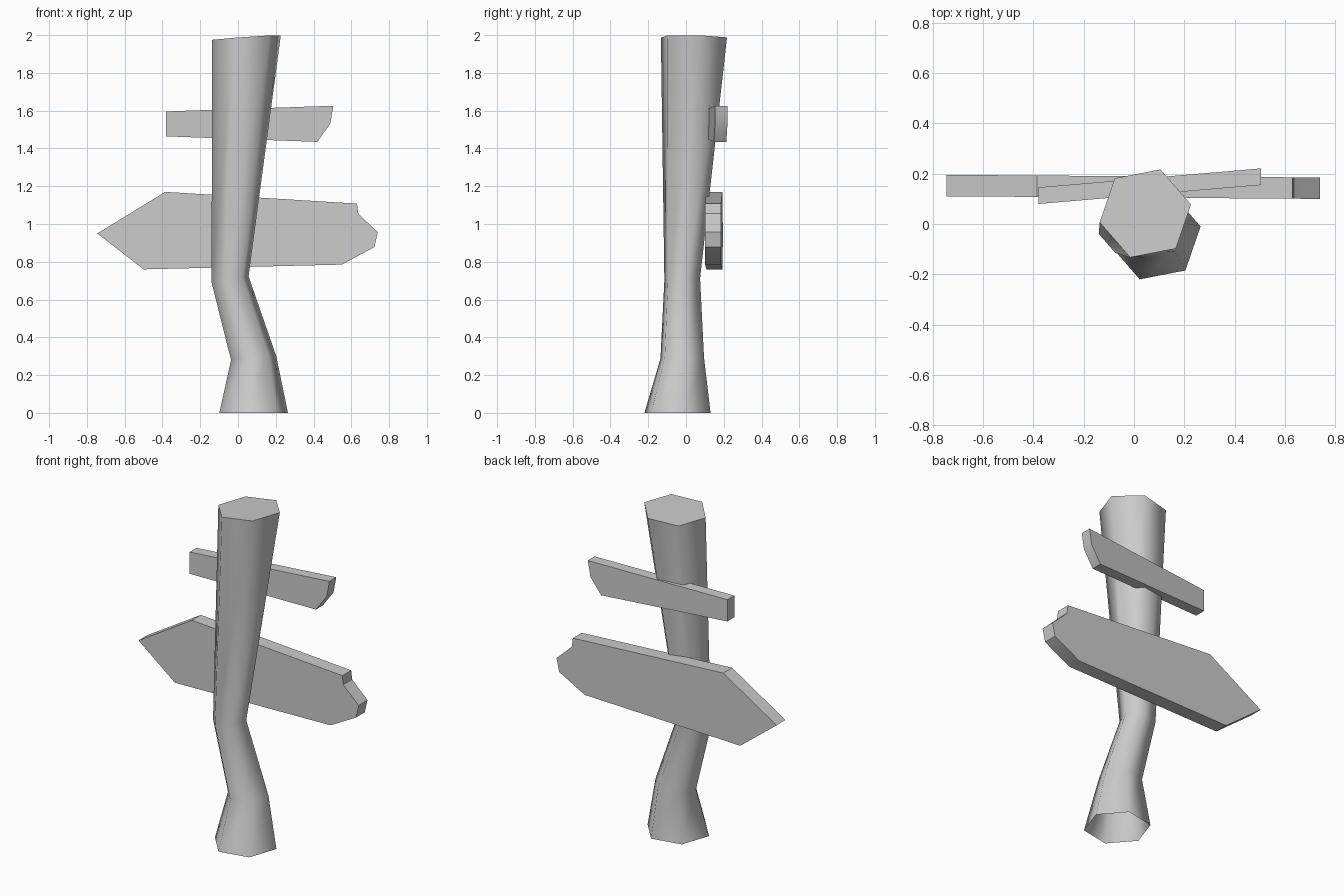
import bpy, bmesh, math
from mathutils import Vector

cube = bpy.data.objects.get("Cube")
if cube:
    bpy.data.objects.remove(cube, do_unlink=True)

# One plain grey for everything
grey = bpy.data.materials.new("plain grey")
grey.use_nodes = True
grey.diffuse_color = (0.6, 0.6, 0.6, 1)
grey.node_tree.nodes["Principled BSDF"].inputs["Base Color"].default_value = (0.6, 0.6, 0.6, 1)


def finish(name, bm, angle):
    bmesh.ops.recalc_face_normals(bm, faces=bm.faces)
    mesh = bpy.data.meshes.new(name)
    bm.to_mesh(mesh)
    bm.free()
    mesh.materials.append(grey)
    obj = bpy.data.objects.new(name, mesh)
    bpy.context.collection.objects.link(obj)
    bpy.ops.object.select_all(action='DESELECT')
    obj.select_set(True)
    bpy.context.view_layer.objects.active = obj
    bpy.ops.object.shade_smooth_by_angle(angle=math.radians(angle))
    return obj


def post(name, rings, sides=6, turn=11):
    """Loft tilted polygon rings, capped at the top and open at the bottom."""
    bm = bmesh.new()
    loops = []
    for x, y, z, radius, slope_x, slope_y in rings:
        loop = []
        for i in range(sides):
            a = math.radians(turn) + math.tau * i / sides
            dx, dy = radius * math.cos(a), radius * math.sin(a)
            loop.append(bm.verts.new((x + dx, y + dy, z + slope_x * dx + slope_y * dy)))
        loops.append(loop)
    for low, high in zip(loops, loops[1:]):
        for i in range(sides):
            j = (i + 1) % sides
            bm.faces.new((low[i], low[j], high[j], high[i]))
    bm.faces.new(loops[-1])
    return finish(name, bm, 70)


def board(name, outline, y, slope, thickness):
    """Extrude a front outline (x, z) into a plank that is skewed slightly in y."""
    bm = bmesh.new()
    face = bm.faces.new([bm.verts.new((x, y + slope * x, z)) for x, z in outline])
    made = bmesh.ops.extrude_face_region(bm, geom=[face])["geom"]
    verts = [v for v in made if isinstance(v, bmesh.types.BMVert)]
    bmesh.ops.translate(bm, verts=verts, vec=Vector((0, thickness, 0)))
    return finish(name, bm, 32)


# Crooked post: centre x, y, z, radius, tilt in x and y
post("post", [
    (0.083, -0.045, 0.0, 0.185, 0, 0),
    (0.083, -0.02, 0.29, 0.122, 0.08, 0),
    (-0.042, -0.02, 0.707, 0.1, 0.16, 0),
    (0.045, 0.042, 1.987, 0.185, 0.07, -0.02),
])

# Large arrow board with a chipped end
board("large_arrow_board", [
    (-0.745, 0.95), (-0.385, 1.17), (0.63, 1.108), (0.637, 1.055), (0.66, 1.032),
    (0.74, 0.957), (0.722, 0.878), (0.55, 0.785), (-0.50, 0.76),
], 0.105, -0.007, 0.085)

# Small upper board with a broken end
board("small_upper_board", [
    (-0.38, 1.596), (0.505, 1.626), (0.488, 1.53), (0.42, 1.435), (-0.38, 1.464),
], 0.112, 0.085, 0.066)
